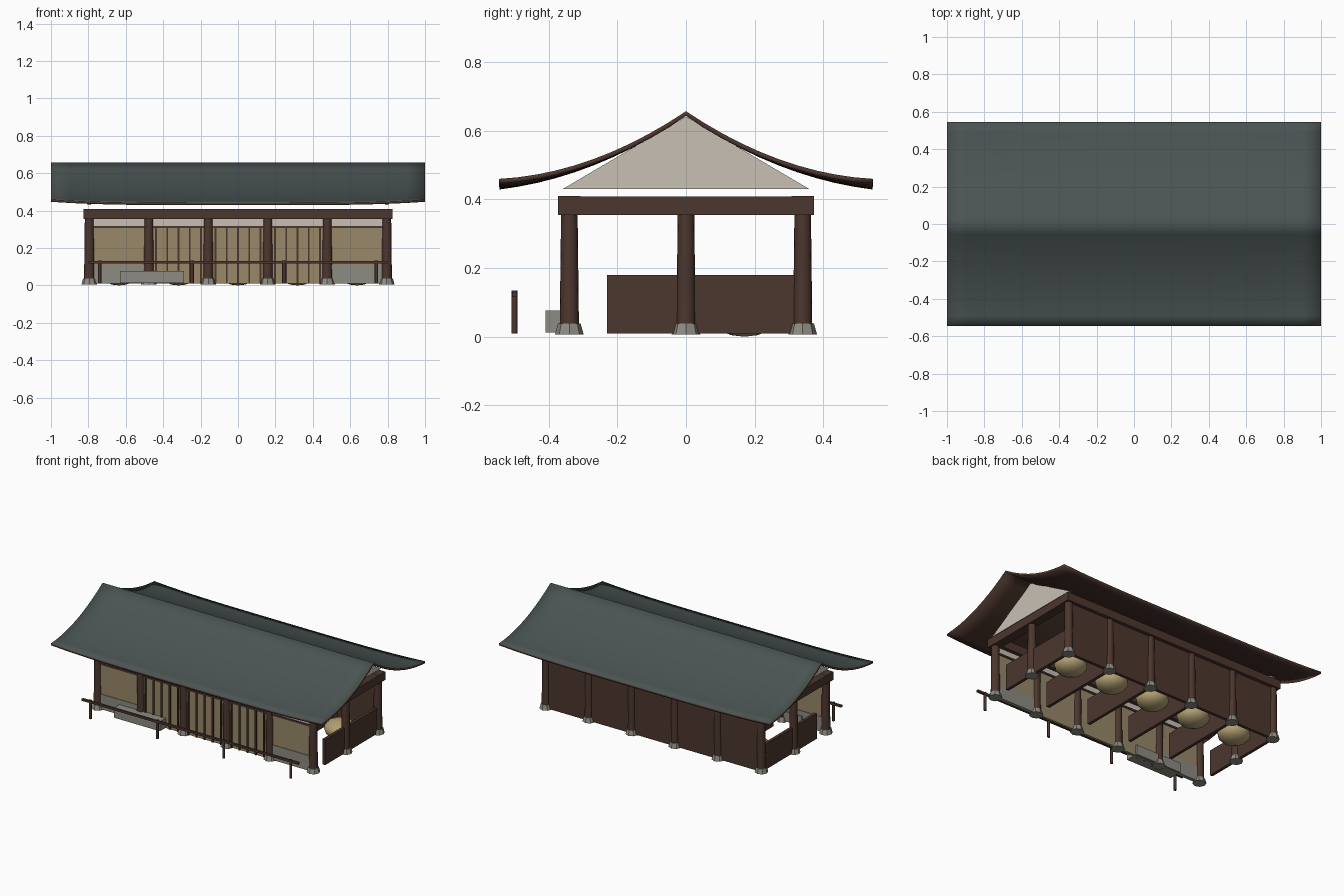
import bpy, bmesh
from mathutils import Matrix

cube = bpy.data.objects.get("Cube")
if cube:
    bpy.data.objects.remove(cube, do_unlink=True)


def material(name, srgb):
    lin = [((c / 255 + 0.055) / 1.055) ** 2.4 for c in srgb] + [1]
    m = bpy.data.materials.new(name)
    m.use_nodes = True
    m.diffuse_color = lin
    bsdf = next(n for n in m.node_tree.nodes if n.type == 'BSDF_PRINCIPLED')
    bsdf.inputs["Base Color"].default_value = lin
    return m


WOOD = material("dark_brown_wood", (76, 54, 46))
SLATE = material("slate_roof", (74, 83, 83))
PLASTER = material("pale_plaster", (200, 192, 180))
PAPER = material("tan_paper", (152, 136, 104))
STONE = material("grey_stone", (140, 139, 130))
HAY = material("dry_hay", (176, 158, 114))


def finish(name, bm, *mats, smooth=False, angle=None):
    mesh = bpy.data.meshes.new(name)
    bm.to_mesh(mesh)
    bm.free()
    ob = bpy.data.objects.new(name, mesh)
    bpy.context.collection.objects.link(ob)
    for m in mats:
        mesh.materials.append(m)
    for p in mesh.polygons:
        p.use_smooth = smooth
    if angle:
        mesh.set_sharp_from_angle(angle=angle)
    return ob


def box(name, x0, x1, y0, y1, z0, z1, mat):
    bm = bmesh.new()
    mid = Matrix.Translation(((x0 + x1) / 2, (y0 + y1) / 2, (z0 + z1) / 2))
    size = Matrix.Diagonal((x1 - x0, y1 - y0, z1 - z0, 1))
    bmesh.ops.create_cube(bm, size=1, matrix=mid @ size)
    return finish(name, bm, mat)


def column(name, x, y, z0, z1, r0, r1, sides, mat, smooth=True):
    bm = bmesh.new()
    bmesh.ops.create_cone(bm, cap_ends=True, segments=sides, radius1=r0, radius2=r1,
                          depth=z1 - z0, matrix=Matrix.Translation((x, y, (z0 + z1) / 2)))
    return finish(name, bm, mat, smooth=smooth, angle=0.8 if smooth else None)


BAY = 0.318
LINES = [(i - 2.5) * BAY for i in range(6)]
BAYS = [(i - 2) * BAY for i in range(5)]
END, SIDE = LINES[-1], 0.34
FLOOR, BEAM, TOP = 0.01, 0.355, 0.41

# Pillars on stone feet: front and back rows, plus one in the middle of each end
spots = [(x, y) for x in LINES for y in (-SIDE, SIDE)] + [(-END, 0), (END, 0)]
for x, y in spots:
    column("pillar", x, y, 0.03, BEAM + 0.01, 0.028, 0.024, 16, WOOD)
    column("pillar_foot", x, y, 0.006, 0.038, 0.042, 0.033, 8, STONE, smooth=False)

# Ring of top beams
for s in (-1, 1):
    box("long_beam", -END - 0.032, END + 0.032, s * SIDE - 0.033, s * SIDE + 0.033, BEAM, TOP, WOOD)
    box("end_beam", s * END - 0.03, s * END + 0.03, -SIDE, SIDE, BEAM, TOP - 0.001, WOOD)

# Back wall and the low stall partitions
box("back_wall", -END, END, SIDE - 0.01, SIDE + 0.01, FLOOR, BEAM, WOOD)
for x in LINES:
    box("stall_partition", x - 0.01, x + 0.01, -0.23, SIDE - 0.01, FLOOR, 0.18, WOOD)

# Front bays: plaster strip, rail, paper screen; lattice inside, stone skirting at the ends
for i, x in enumerate(BAYS):
    w = BAY / 2
    box("plaster_strip", x - w, x + w, -0.348, -0.332, 0.318, BEAM, PLASTER)
    box("transom_rail", x - w, x + w, -0.354, -0.326, 0.306, 0.318, WOOD)
    outer = i in (0, 4)
    box("paper_screen", x - w, x + w, -0.348, -0.332, 0.11 if outer else FLOOR, 0.306, PAPER)
    if outer:
        box("stone_skirting", x - w, x + w, -0.352, -0.328, FLOOR, 0.11, STONE)
    else:
        for k in range(-2, 3):
            c = x + k * 0.06
            box("lattice_bar", c - 0.005, c + 0.005, -0.356, -0.346, FLOOR, 0.306, WOOD)

# Hay heap in every stall
for x in BAYS:
    bm = bmesh.new()
    place = Matrix.Translation((x, 0.17, 0.06)) @ Matrix.Diagonal((0.1, 0.1, 0.06, 1))
    bmesh.ops.create_uvsphere(bm, u_segments=12, v_segments=8, radius=1, matrix=place)
    finish("hay_heap", bm, HAY, smooth=True)

# Stone step and hitching rail in front
box("stone_step", -0.63, -0.29, -0.41, -0.32, 0.012, 0.077, STONE)
for x in (-0.74, -0.245, 0.245, 0.74):
    column("rail_post", x, -0.5, FLOOR, 0.134, 0.009, 0.009, 8, WOOD)
box("hitching_rail", -0.8, 0.8, -0.507, -0.493, 0.116, 0.13, WOOD)

# Plaster gables
for s in (-1, 1):
    bm = bmesh.new()
    tri = [bm.verts.new((s * END - 0.01, y, z))
           for y, z in ((-0.36, 0.43), (0.36, 0.43), (0, 0.642))]
    face = bm.faces.new(tri)
    out = bmesh.ops.extrude_face_region(bm, geom=[face])
    bmesh.ops.translate(bm, vec=(0.02, 0, 0),
                        verts=[g for g in out["geom"] if isinstance(g, bmesh.types.BMVert)])
    bmesh.ops.recalc_face_normals(bm, faces=bm.faces)
    finish("gable", bm, PLASTER)

# Sweeping roof: concave slopes with eaves that lift toward the ends
bm = bmesh.new()
bmesh.ops.create_grid(bm, x_segments=20, y_segments=20, size=1)
for v in bm.verts:
    t = abs(v.co.y)
    v.co.z = 0.657 - 0.365 * t + 0.15 * t * t + 0.018 * t * t * abs(v.co.x) ** 4
    v.co.y *= 0.545
roof = finish("roof", bm, SLATE, WOOD, smooth=True)
shell = roof.modifiers.new("thickness", 'SOLIDIFY')
shell.thickness = 0.013
shell.offset = -1
shell.material_offset = 1
shell.material_offset_rim = 1
